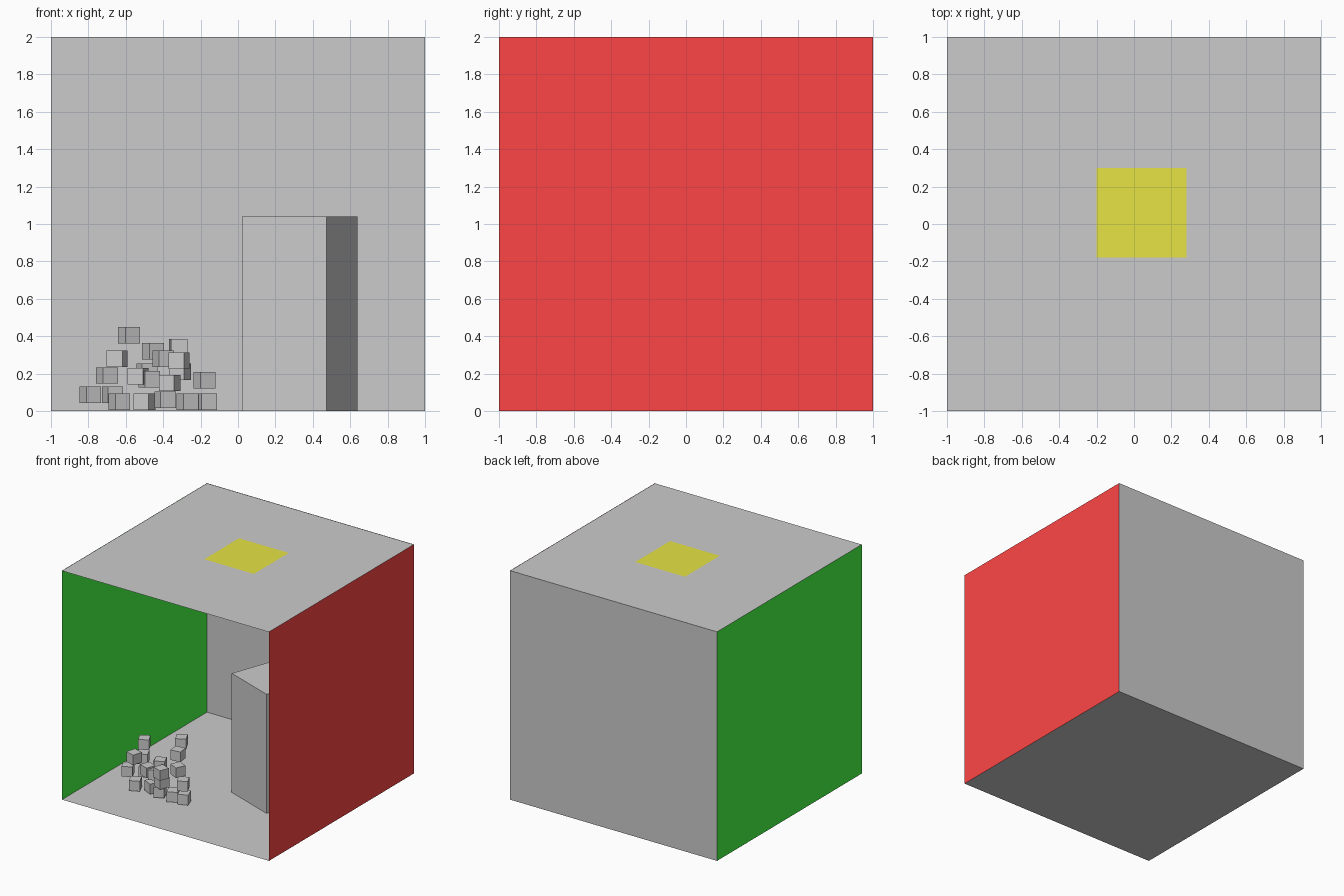
import bpy
from math import radians, pi

if "Cube" in bpy.data.objects:
    bpy.data.objects.remove(bpy.data.objects["Cube"])


def material(name, rgb):
    m = bpy.data.materials.new(name)
    m.diffuse_color = (*rgb, 1)
    m.use_nodes = True
    m.node_tree.nodes["Principled BSDF"].inputs["Base Color"].default_value = m.diffuse_color
    return m


def plane(name, loc, size=(2, 2), rot=(0, 0, 0), mat=None):
    bpy.ops.mesh.primitive_plane_add(size=1, location=loc, rotation=rot)
    ob = bpy.context.object
    ob.name = name
    ob.scale = (*size, 1)
    if mat:
        ob.data.materials.append(mat)
    return ob


def block(name, loc, size, angle):
    bpy.ops.mesh.primitive_cube_add(size=1, location=loc, rotation=(0, 0, radians(angle)))
    ob = bpy.context.object
    ob.name = name
    ob.scale = size
    return ob


red = material("red", (1, 0.06, 0.06))
green = material("green", (0.06, 1, 0.06))
yellow = material("yellow", (0.8, 0.77, 0.06))

# Room of thin walls, open at the front, normals facing inwards
plane("floor", (0, 0, 0))
plane("ceiling", (0, 0, 1.998), rot=(pi, 0, 0))
plane("back_wall", (0, 1, 1), rot=(pi / 2, 0, 0))
plane("left_wall", (-1, 0, 1), rot=(0, pi / 2, 0), mat=green)
plane("right_wall", (1, 0, 1), rot=(0, -pi / 2, 0), mat=red)

# Square light panel in the ceiling
plane("ceiling_light", (0.04, 0.06, 2), (0.48, 0.48), (pi, 0, 0), yellow)

# Tall turned block
block("tall_block", (0.33, 0.025, 0.52), (0.48, 0.48, 1.04), -20)

# Pile of small cubes: x, y, z of centre and turn in degrees
pile = [
    (-.583, -.46, .405, 28), (-.455, -.13, .32, 27), (-.32, -.37, .34, 7),
    (-.647, -.51, .28, -17), (-.40, -.50, .28, 23), (-.315, -.61, .27, -20),
    (-.70, -.31, .19, 25), (-.535, -.48, .185, -20), (-.475, -.47, .17, 23),
    (-.365, -.53, .15, -24), (-.18, -.50, .165, 26), (-.79, -.39, .087, 25),
    (-.67, -.32, .087, 20), (-.635, -.51, .05, 25), (-.50, -.47, .05, -25),
    (-.39, -.52, .06, 22), (-.27, -.51, .05, 25), (-.17, -.50, .05, 20),
    (-.487, -.38, .21, 20), (-.31, -.385, .21, -25),
]
for i, (x, y, z, a) in enumerate(pile):
    block(f"small_cube_{i + 1}", (x, y, z), (.088, .088, .088), a)
